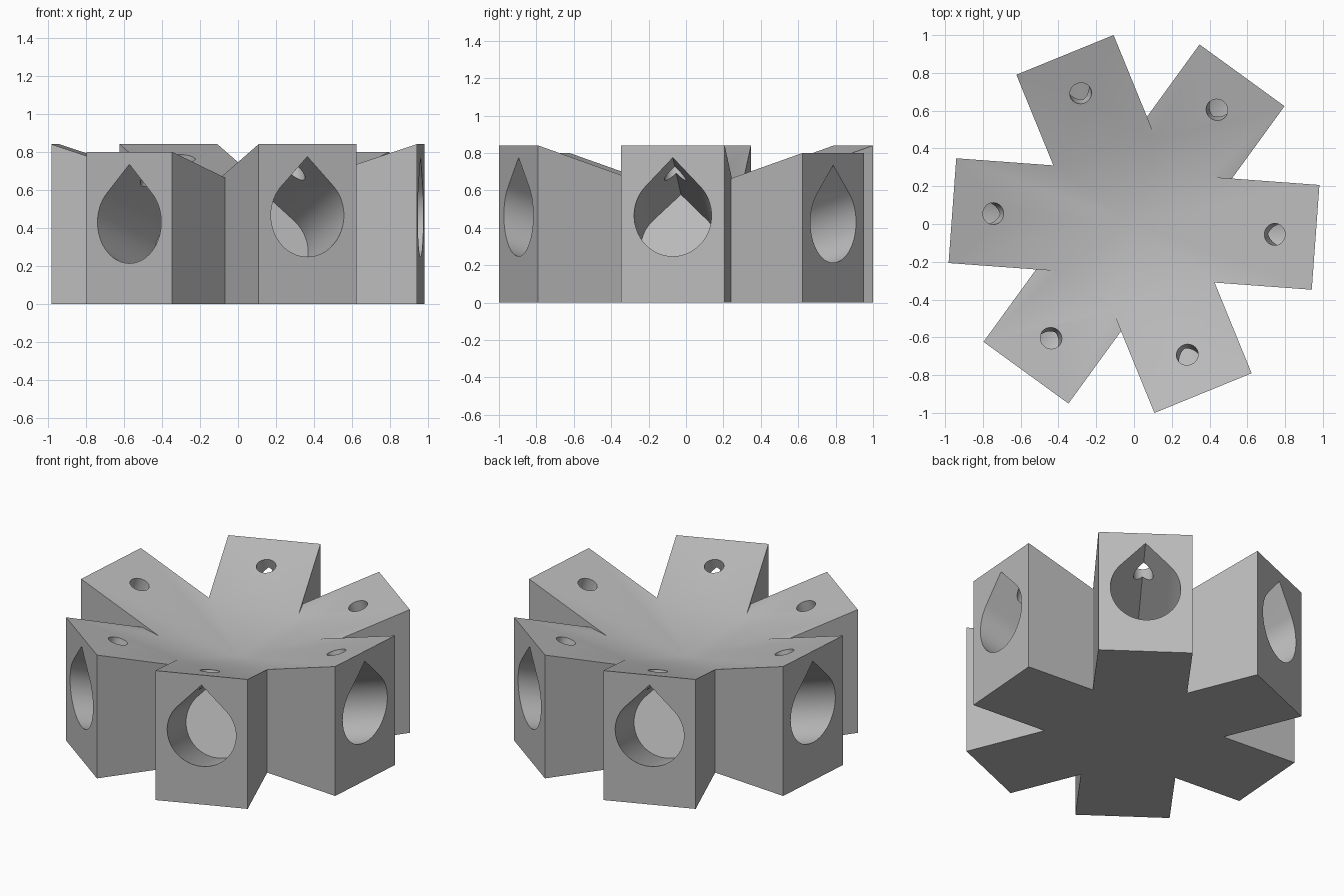
import bpy, bmesh, math
from mathutils import Matrix, Vector

cube = bpy.data.objects.get("Cube")
if cube:
    bpy.data.objects.remove(cube, do_unlink=True)

HALF_W = 0.278      # half width of an arm
APEX = 0.52         # height where all the sloping tops meet
BORE_R = 0.2075
# angle of each double arm, reach, height at the end, bore height at the end
BARS = [(-4.2, 0.964, 0.84, 0.466), (54.0, 0.973, 0.80, 0.429), (112.2, 0.967, 0.84, 0.466)]

grey = bpy.data.materials.new("light grey")
grey.use_nodes = True
colour = (0.5, 0.5, 0.5, 1)
grey.diffuse_color = colour
grey.node_tree.nodes["Principled BSDF"].inputs["Base Color"].default_value = colour


def prism(name, outline, origin, across, up, along, start, end):
    """Extrude a 2D outline (across, up) from start to end along a direction."""
    bm = bmesh.new()
    rings = [[bm.verts.new(origin + across * a + up * b + along * t) for a, b in outline]
             for t in (start, end)]
    bm.faces.new(rings[0])
    bm.faces.new(rings[1])
    n = len(outline)
    for i in range(n):
        j = (i + 1) % n
        bm.faces.new((rings[0][i], rings[0][j], rings[1][j], rings[1][i]))
    bmesh.ops.recalc_face_normals(bm, faces=bm.faces)
    mesh = bpy.data.meshes.new(name)
    bm.to_mesh(mesh)
    bm.free()
    mesh.materials.append(grey)
    obj = bpy.data.objects.new(name, mesh)
    bpy.context.collection.objects.link(obj)
    return obj


def combine(target, tool, operation):
    """Apply an exact boolean and drop the tool object."""
    mod = target.modifiers.new("combine", 'BOOLEAN')
    mod.operation, mod.solver, mod.object = operation, 'EXACT', tool
    bpy.context.view_layer.update()
    result = target.evaluated_get(bpy.context.evaluated_depsgraph_get())
    mesh = bpy.data.meshes.new_from_object(result)
    target.modifiers.clear()
    target.data = mesh
    bpy.data.objects.remove(tool, do_unlink=True)


def circle(radius, first, last, steps):
    angles = [math.radians(first + (last - first) * i / steps) for i in range(steps + 1)]
    return [(radius * math.cos(a), radius * math.sin(a)) for a in angles]


# Round bore with a pointed roof, and a small round hole
teardrop = circle(BORE_R, -225, 45, 48) + [(0, BORE_R * math.sqrt(2))]
small_round = circle(0.058, 0, 360, 32)[:-1]
Z = Vector((0, 0, 1))

# Three crossing double arms with tops sloping to the middle
body = None
for angle, reach, height, _ in BARS:
    out = Matrix.Rotation(math.radians(angle), 3, 'Z') @ Vector((1, 0, 0))
    side = Z.cross(out)
    profile = [(-reach, 0), (reach, 0), (reach, height), (0, APEX), (-reach, height)]
    bar = prism("arm", profile, Vector(), out, Z, side, -HALF_W, HALF_W)
    if body:
        combine(body, bar, 'UNION')
    else:
        body = bar
body.name = "six_arm_hub"

# Sloping blind bores in the arm ends, each with a small hole through the top
for angle, reach, height, bore_z in BARS:
    slope = math.atan2(height - APEX, reach)
    for turn in (0, 180):
        out = Matrix.Rotation(math.radians(angle + turn), 3, 'Z') @ Vector((1, 0, 0))
        side = Z.cross(out)
        axis = out * math.cos(slope) + Z * math.sin(slope)
        normal = Z * math.cos(slope) - out * math.sin(slope)
        mouth = out * reach + Z * bore_z
        bore = prism("bore", teardrop, mouth, side, normal, axis, -0.53, 0.2)
        combine(body, bore, 'DIFFERENCE')
        top = out * 0.747 + Z * (APEX + 0.747 * math.tan(slope))
        hole = prism("hole", small_round, top, side, axis, normal, -0.15, 0.1)
        combine(body, hole, 'DIFFERENCE')

bpy.ops.object.select_all(action='DESELECT')
body.select_set(True)
bpy.context.view_layer.objects.active = body
bpy.ops.object.shade_smooth_by_angle(angle=math.radians(30))
